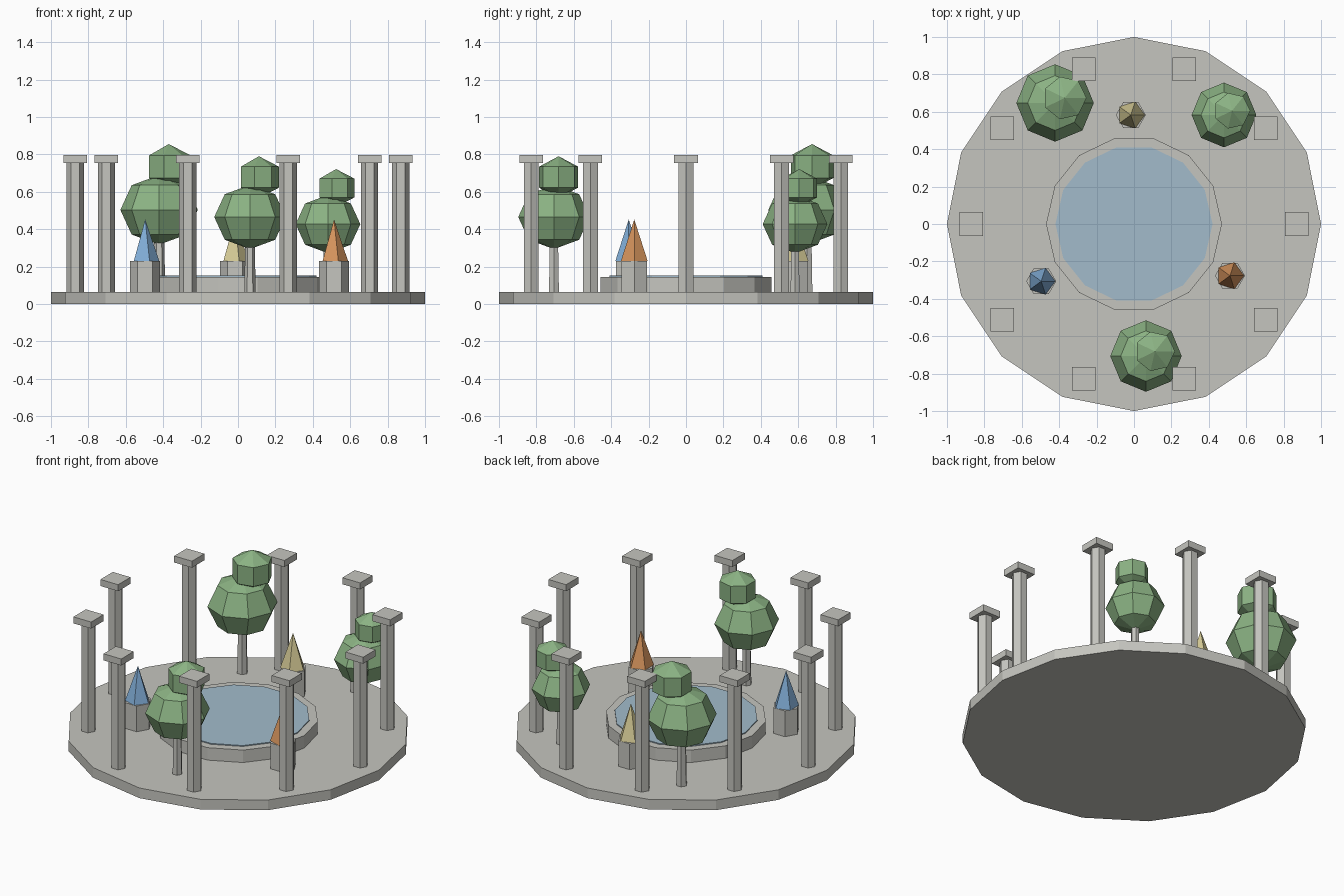
import bpy, bmesh, math

if "Cube" in bpy.data.objects:
    bpy.data.objects.remove(bpy.data.objects["Cube"])


def material(name, rgb):
    m = bpy.data.materials.new(name)
    m.diffuse_color = (*rgb, 1)
    m.use_nodes = True
    m.node_tree.nodes["Principled BSDF"].inputs["Base Color"].default_value = m.diffuse_color
    return m


STONE = material("stone grey", (0.56, 0.56, 0.52))
WATER = material("water blue", (0.36, 0.50, 0.60))
LEAF = material("leaf green", (0.26, 0.45, 0.23))
BLUE = material("spire blue", (0.22, 0.42, 0.68))
ORANGE = material("spire orange", (0.68, 0.30, 0.11))
YELLOW = material("spire yellow", (0.66, 0.59, 0.30))


def lathe(name, profile, n, mat, loc=(0, 0), turn=0.0):
    """Revolve (radius, z) points, bottom to top, into a closed n-sided solid."""
    bm = bmesh.new()
    rings = []
    for r, z in profile:
        if r < 1e-5:
            rings.append([bm.verts.new((0, 0, z))])
        else:
            rings.append([bm.verts.new((r * math.cos(turn + math.tau * i / n),
                                        r * math.sin(turn + math.tau * i / n), z))
                          for i in range(n)])
    for a, b in zip(rings, rings[1:]):
        for i in range(n):
            j = (i + 1) % n
            if len(a) == 1:
                bm.faces.new((a[0], b[j], b[i]))
            elif len(b) == 1:
                bm.faces.new((a[i], a[j], b[0]))
            else:
                bm.faces.new((a[i], a[j], b[j], b[i]))
    if len(rings[0]) > 1:
        bm.faces.new(rings[0][::-1])
    if len(rings[-1]) > 1:
        bm.faces.new(rings[-1])
    me = bpy.data.meshes.new(name)
    bm.to_mesh(me)
    bm.free()
    me.materials.append(mat)
    ob = bpy.data.objects.new(name, me)
    ob.location = (loc[0], loc[1], 0)
    bpy.context.collection.objects.link(ob)
    return ob


def ball(name, r, z, stacks, n, loc):
    """Slightly squashed low-poly sphere."""
    pts = []
    for k in range(stacks + 1):
        a = math.pi * k / stacks
        pts.append((r * math.sin(a), z - 0.9 * r * math.cos(a)))
    lathe(name, pts, n, LEAF, loc)


FLOOR = 0.065

# Plaza floor and pool
lathe("plaza_base", [(1, 0), (1, FLOOR)], 16, STONE)
lathe("pool_rim", [(0.47, FLOOR), (0.47, 0.145)], 14, STONE)
lathe("pool_water", [(0.42, 0.144), (0.42, 0.151)], 14, WATER)

# Ring of columns with square caps
for i in range(10):
    a = math.tau * i / 10
    p = (0.87 * math.cos(a), 0.87 * math.sin(a))
    lathe(f"column_shaft_{i}", [(0.046, FLOOR), (0.046, 0.755)], 6, STONE, p)
    lathe(f"column_cap_{i}", [(0.089, 0.754), (0.089, 0.796)], 4, STONE, p, math.pi / 4)

# Pedestals with coloured spires
for i, mat in enumerate((YELLOW, BLUE, ORANGE)):
    a = 1.6 + math.tau * i / 3
    p = (0.583 * math.cos(a), 0.583 * math.sin(a))
    lathe(f"pedestal_{i}", [(0.08, FLOOR), (0.08, 0.23)], 6, STONE, p)
    lathe(f"spire_{i}", [(0.075, 0.23), (0, 0.452)], 5, mat, p)

# Trees: x, y, crown radius, crown centre height
for i, (x, y, r, z) in enumerate(((-0.422, 0.647, 0.207, 0.503),
                                  (0.481, 0.583, 0.173, 0.427),
                                  (0.064, -0.706, 0.191, 0.465))):
    lathe(f"tree_trunk_{i}", [(0.16 * r, FLOOR), (0.12 * r, z)], 6, STONE, (x, y))
    ball(f"tree_crown_{i}", r, z, 4, 8, (x, y))
    ball(f"tree_top_{i}", 0.65 * r, z + 1.115 * r, 3, 7, (x + 0.25 * r, y + 0.13 * r))
